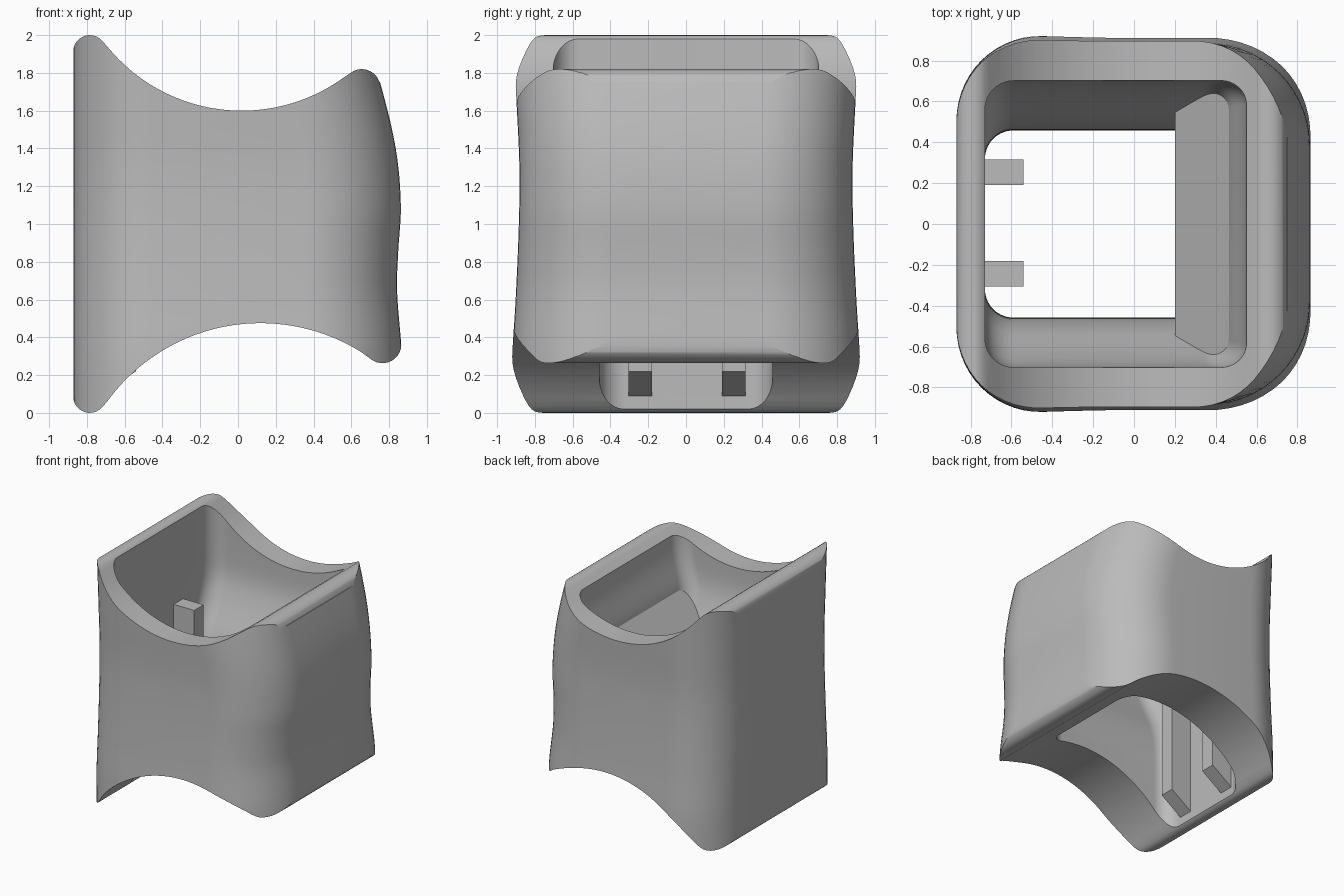
import bpy, bmesh, math
from mathutils import Vector

if "Cube" in bpy.data.objects:
    bpy.data.objects.remove(bpy.data.objects["Cube"], do_unlink=True)

grey = bpy.data.materials.new("plain grey")
grey.use_nodes = True
COLOUR = (0.5, 0.5, 0.5, 1)
grey.diffuse_color = COLOUR
grey.node_tree.nodes["Principled BSDF"].inputs["Base Color"].default_value = COLOUR


def finish(name, bm):
    bmesh.ops.recalc_face_normals(bm, faces=bm.faces)
    mesh = bpy.data.meshes.new(name)
    bm.to_mesh(mesh)
    bm.free()
    mesh.materials.append(grey)
    obj = bpy.data.objects.new(name, mesh)
    bpy.context.collection.objects.link(obj)
    return obj


def skin(name, rings):
    """Closed solid through equal rings of points."""
    bm = bmesh.new()
    loops = [[bm.verts.new(p) for p in ring] for ring in rings]
    for a, b in zip(loops, loops[1:]):
        for i in range(len(a)):
            j = (i + 1) % len(a)
            bm.faces.new((a[i], a[j], b[j], b[i]))
    bm.faces.new(loops[0][::-1])
    bm.faces.new(loops[-1])
    return finish(name, bm)


def prism(name, profile, y0, y1):
    """Side profile (x, z) extruded along y."""
    return skin(name, [[(x, y, z) for x, z in profile] for y in (y0, y1)])


def arc(cx, cz, r, a0, a1, n):
    return [(cx + r * math.cos(math.radians(a0 + (a1 - a0) * i / n)),
             cz + r * math.sin(math.radians(a0 + (a1 - a0) * i / n))) for i in range(n + 1)]


def rounded(x0, x1, h, r_left, r_right, z, n=14):
    """Rounded rectangle ring with its own radius on each x side."""
    pts = (arc(x1 - r_right, h - r_right, r_right, 0, 90, n)
           + arc(x0 + r_left, h - r_left, r_left, 90, 180, n)
           + arc(x0 + r_left, r_left - h, r_left, 180, 270, n)
           + arc(x1 - r_right, r_right - h, r_right, 270, 360, n))
    return [(x, y, z) for x, y in pts]


def curve(keys, z):
    """Smooth value through (z, value) keys."""
    z = min(max(z, keys[0][0]), keys[-1][0])
    slopes = []
    for i in range(len(keys)):
        a, b = keys[max(i - 1, 0)], keys[min(i + 1, len(keys) - 1)]
        slopes.append((b[1] - a[1]) / (b[0] - a[0]))
    for i, ((za, va), (zb, vb)) in enumerate(zip(keys, keys[1:])):
        if z <= zb:
            d = zb - za
            t = (z - za) / d
            return (va * (1 + 2 * t) * (1 - t) ** 2 + slopes[i] * d * t * (1 - t) ** 2
                    + vb * t * t * (3 - 2 * t) + slopes[i + 1] * d * t * t * (t - 1))
    return keys[-1][1]


def combine(base, other, operation):
    mod = base.modifiers.new("combine", 'BOOLEAN')
    mod.operation = operation
    mod.solver = 'EXACT'
    mod.object = other
    bpy.ops.object.select_all(action='DESELECT')
    base.select_set(True)
    bpy.context.view_layer.objects.active = base
    bpy.ops.object.modifier_apply(modifier=mod.name)
    bpy.data.objects.remove(other, do_unlink=True)


# Outer sleeve: rounded section that swells and narrows with height
half_width = [(0, .925), (.3, .92), (.6, .902), (1, .885), (1.3, .882), (1.64, .897), (2, .915)]
right_side = [(0, .885), (.35, .865), (.65, .842), (.85, .848), (1.1, .862),
              (1.4, .835), (1.75, .752), (2, .67)]
levels = [-.1 + 2.2 * i / 44 for i in range(45)]
sleeve = skin("sleeve", [rounded(-.87, curve(right_side, z), curve(half_width, z), .42, .5, z)
                         for z in levels])

# Side profile: scooped top and bottom with rounded lips
outline = ([(-1.1, 1.91)] + arc(-.785, 1.912, .088, 180, 38, 10)
           + arc(.02, 2.516, .916, 220, 304, 36)
           + arc(.655, 1.722, .098, 118, 18, 9)
           + [(1.1, 1.6), (1.1, .5)]
           + arc(.765, .363, .1, 0, -122, 10)
           + arc(.12, -.528, 1.003, 58, 144, 36)
           + arc(-.785, .088, .088, -38, -180, 10) + [(-1.1, .09)])
combine(sleeve, prism("scoop_profile", outline, -1.2, 1.2), 'INTERSECT')

# Cavity: wide at the top, flowing into a narrower lower part
inner_width = [(-.1, .46), (.6, .46), (.8, .474), (.95, .515), (1.08, .575),
               (1.2, .63), (1.35, .682), (1.5, .7), (2.1, .7)]
inner_right = [(-.1, .48), (1.2, .46), (1.35, .465), (1.6, .53), (1.75, .55), (2.1, .56)]
cavity = skin("cavity", [rounded(-.73, curve(inner_right, z), curve(inner_width, z), .14, .12, z)
                         for z in levels])
combine(sleeve, cavity, 'DIFFERENCE')

# Sloping ledge inside the right wall
ledge = prism("ledge", [(.2, 1.02), (.47, 1.35), (.6, 1.35), (.6, .5), (.47, .5), (.2, .68)], -.66, .66)
combine(sleeve, ledge, 'UNION')

# Pair of ribs on the left wall, with slanted lower ends
for y in (-.305, .19):
    rib = prism("rib", [(-.8, 1.3), (-.54, 1.3), (-.54, .22), (-.73, .09), (-.8, .09)], y, y + .125)
    combine(sleeve, rib, 'UNION')

# Smooth walls with crisp rims
bpy.ops.object.select_all(action='DESELECT')
sleeve.select_set(True)
bpy.context.view_layer.objects.active = sleeve
bpy.ops.object.shade_smooth_by_angle(angle=math.radians(25))
